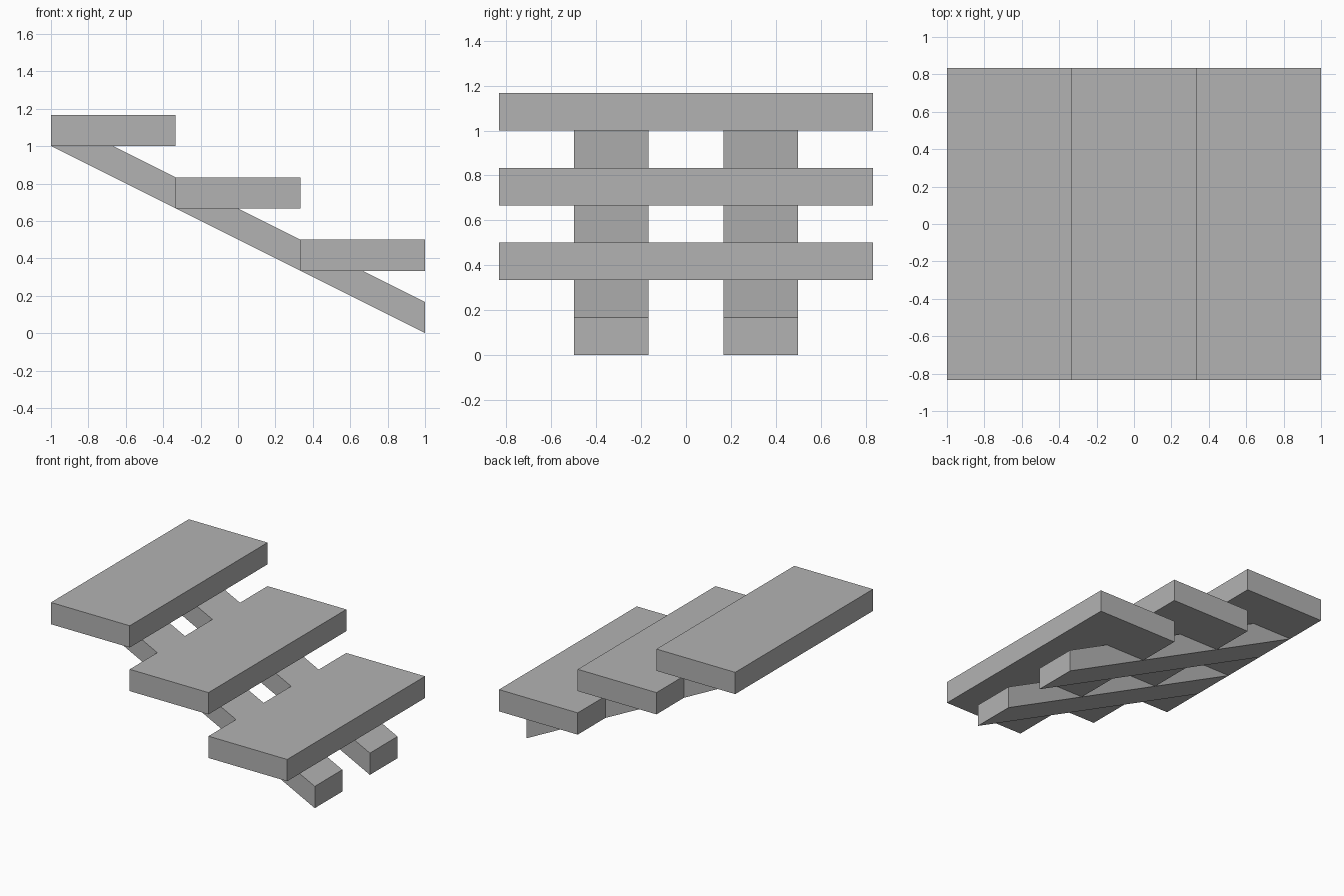
import bpy
import bmesh

cube = bpy.data.objects.get("Cube")
if cube:
    bpy.data.objects.remove(cube, do_unlink=True)

# Plain grey material
grey = bpy.data.materials.new("grey")
grey.use_nodes = True
color = (0.45, 0.45, 0.45, 1)
grey.diffuse_color = color
grey.node_tree.nodes["Principled BSDF"].inputs["Base Color"].default_value = color

U = 1 / 6  # tread thickness, used as the module


def extrude_profile(name, profile, y0, y1):
    """Solid made from an x-z profile swept from y0 to y1, in modules."""
    bm = bmesh.new()
    face = bm.faces.new([bm.verts.new((x * U, y0 * U, z * U)) for x, z in profile])
    swept = bmesh.ops.extrude_face_region(bm, geom=[face])["geom"]
    verts = [v for v in swept if isinstance(v, bmesh.types.BMVert)]
    bmesh.ops.translate(bm, verts=verts, vec=(0, (y1 - y0) * U, 0))
    bmesh.ops.recalc_face_normals(bm, faces=bm.faces)
    mesh = bpy.data.meshes.new(name)
    bm.to_mesh(mesh)
    bm.free()
    mesh.materials.append(grey)
    obj = bpy.data.objects.new(name, mesh)
    bpy.context.collection.objects.link(obj)
    return obj


# Three overhanging treads, descending toward +x
for name, x, z in (("top_tread", -6, 6), ("middle_tread", -2, 4), ("bottom_tread", 2, 2)):
    extrude_profile(name, [(x, z), (x + 4, z), (x + 4, z + 1), (x, z + 1)], -5, 5)

# Two sloping stringers carrying the treads
slope = [(-6, 6), (6, 0), (6, 1), (-4, 6)]
extrude_profile("right_stringer", slope, -3, -1)
extrude_profile("left_stringer", slope, 1, 3)
